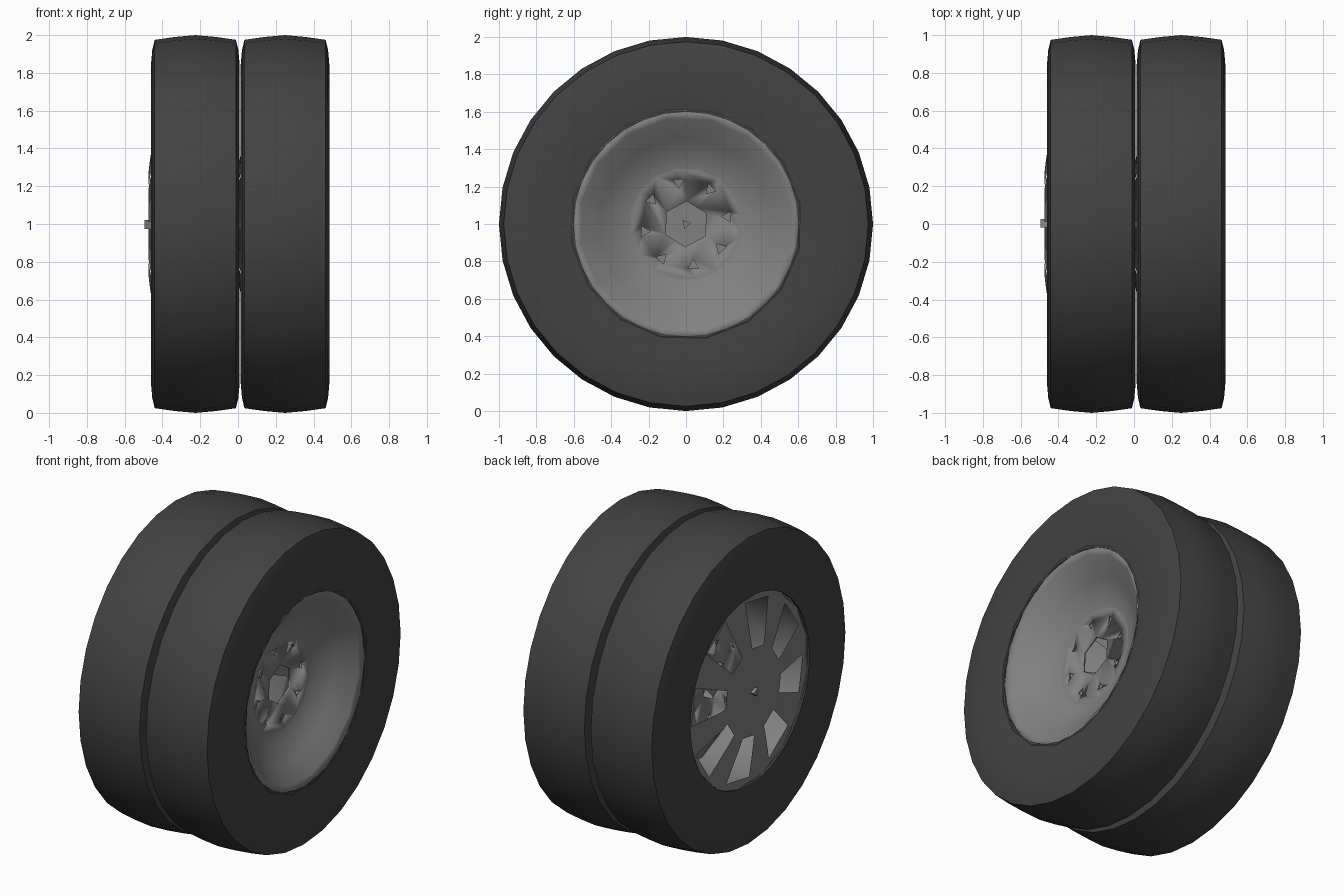
import bpy, bmesh, math
from mathutils import Vector

if "Cube" in bpy.data.objects:
    bpy.data.objects.remove(bpy.data.objects["Cube"])


def material(name, c):
    m = bpy.data.materials.new(name)
    m.diffuse_color = (c, c, c, 1)
    m.use_nodes = True
    m.node_tree.nodes["Principled BSDF"].inputs["Base Color"].default_value = m.diffuse_color
    return m


RUBBER = material("black rubber", 0.055)
STEEL = material("grey steel", 0.22)
PHASE = math.radians(10)


def pt(x, r, a):
    return Vector((x, r * math.cos(a), r * math.sin(a)))


def finish(bm, name, x, mat, angle=40):
    bmesh.ops.remove_doubles(bm, verts=bm.verts, dist=1e-5)
    bmesh.ops.recalc_face_normals(bm, faces=bm.faces)
    me = bpy.data.meshes.new(name)
    bm.to_mesh(me)
    bm.free()
    ob = bpy.data.objects.new(name, me)
    bpy.context.collection.objects.link(ob)
    ob.location = (x, 0, 1)
    me.materials.append(mat)
    bpy.ops.object.select_all(action='DESELECT')
    ob.select_set(True)
    bpy.context.view_layer.objects.active = ob
    bpy.ops.object.shade_smooth_by_angle(angle=math.radians(angle))
    return ob


def lathe(name, profile, n, x, mat, closed=False, phase=0.0, angle=40):
    """Spin (x, radius) points around the axle."""
    bm = bmesh.new()
    rings = [[bm.verts.new(pt(px, r, phase + math.tau * i / n)) for i in range(n)]
             for px, r in profile]
    pairs = list(zip(rings, rings[1:] + rings[:1])) if closed else list(zip(rings, rings[1:]))
    for a, b in pairs:
        for i in range(n):
            j = (i + 1) % n
            bm.faces.new((a[i], a[j], b[j], b[i]))
    if not closed:
        for ring, (px, r) in zip((rings[0], rings[-1]), (profile[0], profile[-1])):
            if r < 0.35:
                bm.faces.new(ring)
    return finish(bm, name, x, mat, angle)


def prism(bm, centre, r, n, x0, x1, phase):
    a, b = ([bm.verts.new(centre + pt(x, r, phase + math.tau * i / n)) for i in range(n)]
            for x in (x0, x1))
    bm.faces.new(a)
    bm.faces.new(b)
    for i in range(n):
        j = (i + 1) % n
        bm.faces.new((a[i], a[j], b[j], b[i]))


def spoked_plate(name, x):
    """Hub plate with eight windows facing -x."""
    bm = bmesh.new()
    rings = [(-0.247, 0.28), (-0.24, 0.34), (-0.205, 0.56), (-0.215, 0.62)]
    edges = []
    for k in range(8):
        c = PHASE + k * math.tau / 8
        edges += [c - math.radians(12), c + math.radians(12)]
    grid = [[bm.verts.new(pt(px, r, a)) for a in edges] for px, r in rings]
    bm.faces.new(grid[0])
    for k in range(3):
        for i in range(16):
            if k in (0, 1) and i % 2 == 0:
                continue          # window
            j = (i + 1) % 16
            bm.faces.new((grid[k][i], grid[k][j], grid[k + 1][j], grid[k + 1][i]))
    return finish(bm, name, x, STEEL)


TIRE = [(-0.225, 0.60), (-0.232, 0.68), (-0.235, 0.84), (-0.228, 0.92), (-0.215, 0.975),
        (-0.11, 0.99), (0, 1.0)]
TIRE += [(-x, r) for x, r in reversed(TIRE[:-1])]

for side, x in (("left", -0.226), ("right", 0.249)):
    lathe(side + "_tire", TIRE, 32, x, RUBBER, closed=True, angle=50)
    lathe(side + "_rim_barrel", [(-0.215, 0.598), (0.21, 0.598)], 16, x, STEEL, phase=PHASE)
    # dished disc with bore and bolt holes
    dish = lathe(side + "_wheel_dish",
                 [(0.228, 0.62), (0.205, 0.57), (0.12, 0.46), (0.06, 0.36), (0.045, 0.30),
                  (0.03, 0.30), (0.045, 0.36), (0.105, 0.46), (0.19, 0.57), (0.21, 0.62)],
                 16, x, STEEL, closed=False, phase=PHASE)
    bm = bmesh.new()
    bm.from_mesh(dish.data)
    bmesh.ops.holes_fill(bm, edges=[e for e in bm.edges if e.is_boundary], sides=0)
    rim = [e for e in bm.edges if e.is_boundary]
    if rim:
        bmesh.ops.bridge_loops(bm, edges=rim)
    # the two flat centres stay; drop caps that span the open mouth
    big = [f for f in bm.faces if len(f.verts) == 16
           and (f.verts[0].co.yz.length > 0.5)]
    bmesh.ops.delete(bm, geom=big, context='FACES_ONLY')
    rim = [e for e in bm.edges if e.is_boundary]
    if rim:
        bmesh.ops.bridge_loops(bm, edges=rim)
    # inner ledge ring is replaced by front and back centre faces
    bm.edges.ensure_lookup_table()
    ledge = [f for f in bm.faces if all(abs(v.co.yz.length - 0.30) < 1e-3 for v in f.verts)]
    bmesh.ops.delete(bm, geom=ledge, context='FACES_ONLY')
    bmesh.ops.holes_fill(bm, edges=[e for e in bm.edges if e.is_boundary], sides=0)
    bmesh.ops.recalc_face_normals(bm, faces=bm.faces)
    bm.to_mesh(dish.data)
    bm.free()
    cb = bmesh.new()
    prism(cb, Vector((0, 0, 0)), 0.122, 6, -0.05, 0.15, math.radians(28))
    for k in range(8):
        a = PHASE + k * math.tau / 8
        prism(cb, pt(0, 0.225, a), 0.032, 3, -0.05, 0.15, a + math.radians(50))
    cutter = finish(cb, side + "_hole_cutter", x, STEEL)
    cutter.hide_render = True
    mod = dish.modifiers.new("holes", 'BOOLEAN')
    mod.operation, mod.solver, mod.object = 'DIFFERENCE', 'EXACT', cutter
    bpy.context.view_layer.update()
    new = bpy.data.meshes.new_from_object(
        dish.evaluated_get(bpy.context.evaluated_depsgraph_get()))
    dish.modifiers.clear()
    dish.data = new
    bpy.data.objects.remove(cutter)
    # spoked back plate and axle nub
    spoked_plate(side + "_spoked_plate", x)
    bm = bmesh.new()
    prism(bm, Vector((0, 0, 0)), 0.028, 3, -0.27 if side == "left" else -0.25, -0.235, PHASE)
    finish(bm, side + "_axle_nub", x, STEEL)
